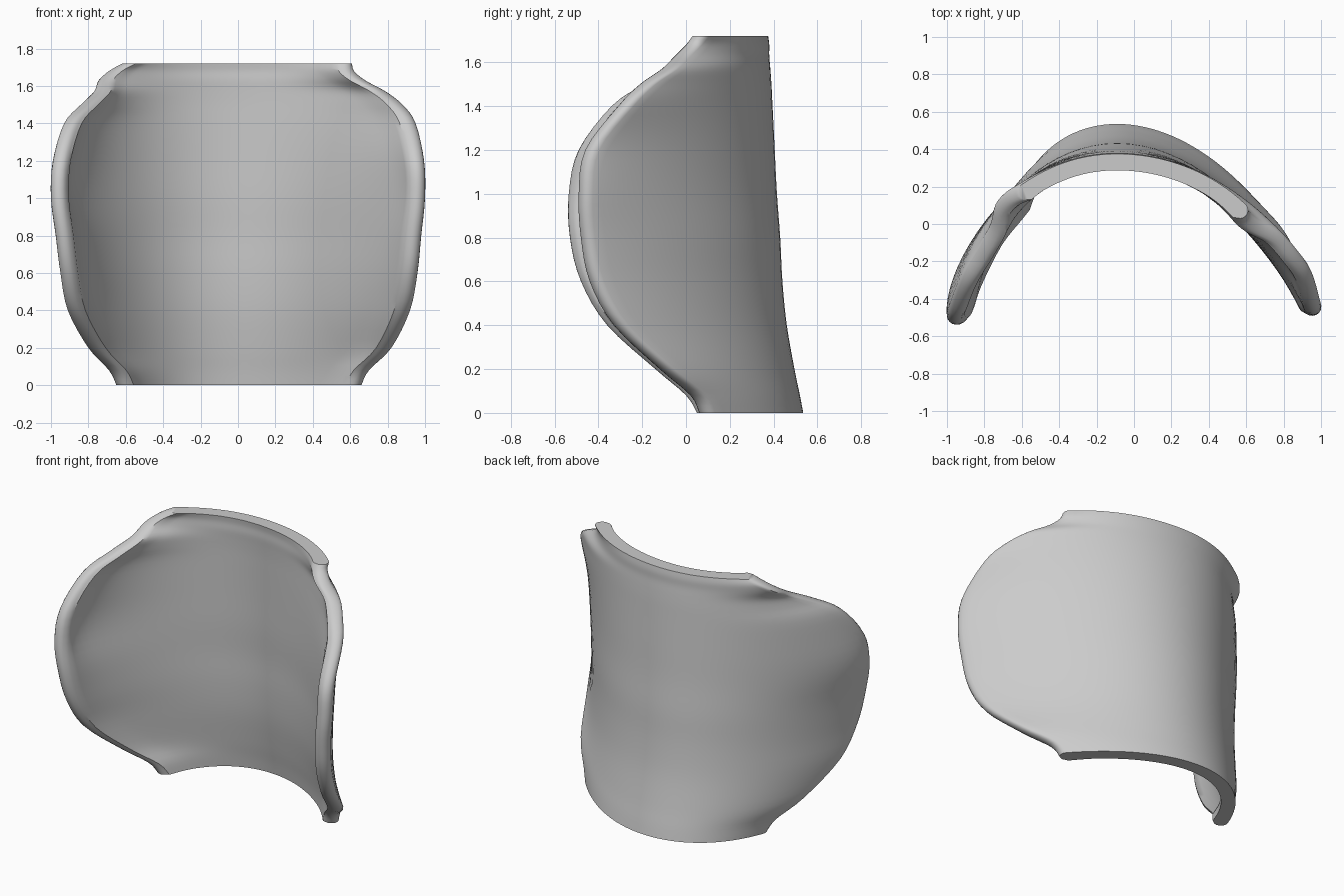
import bpy
import bmesh
import math
from mathutils import Vector

old = bpy.data.objects.get("Cube")
if old:
    bpy.data.objects.remove(old, do_unlink=True)

WALL = 0.044        # half thickness of the panel
LIP = 0.008         # extra half thickness in the rolled rim
REACH = 0.96        # half width of the full arch
SAMPLES = 41        # points across the panel
CAP = 7             # points round each rolled edge
STEPS = 4           # smooth rows between two stations

# Stations: height, right width, left width, right edge y, left edge y, back y
STATIONS = [
    (0.00, 0.65, 0.66, 0.05, 0.06, 0.535),
    (0.08, 0.69, 0.70, 0.00, 0.02, 0.52),
    (0.20, 0.80, 0.82, -0.14, -0.12, 0.495),
    (0.40, 0.91, 0.92, -0.36, -0.33, 0.46),
    (0.60, 0.95, 0.96, -0.48, -0.44, 0.44),
    (0.80, 0.975, 0.98, -0.53, -0.48, 0.43),
    (1.00, 1.00, 1.00, -0.535, -0.49, 0.415),
    (1.20, 0.99, 0.995, -0.49, -0.46, 0.405),
    (1.40, 0.93, 0.95, -0.34, -0.31, 0.395),
    (1.50, 0.84, 0.88, -0.19, -0.21, 0.39),
    (1.57, 0.77, 0.79, -0.06, -0.11, 0.385),
    (1.63, 0.745, 0.68, 0.04, -0.05, 0.38),
    (1.68, 0.69, 0.62, 0.10, 0.00, 0.38),
    (1.72, 0.62, 0.61, 0.13, 0.03, 0.375),
]


def smooth_rows(rows):
    """Catmull-Rom curve through the stations."""
    result = []
    for i in range(len(rows) - 1):
        a, b, c, d = (rows[min(max(i + k, 0), len(rows) - 1)] for k in (-1, 0, 1, 2))
        for step in range(STEPS):
            t = step / STEPS
            result.append([
                q + 0.5 * t * (r - p + t * (2 * p - 5 * q + 4 * r - s + t * (3 * (q - r) + s - p)))
                for p, q, r, s in zip(a, b, c, d)])
    return result + [list(rows[-1])]


def drop(angle):
    """Depth of the full arch, between an ellipse and a parabola."""
    return 0.4 * (1 - math.cos(angle)) + 0.6 * math.sin(angle) ** 2


def arch_point(row, s):
    """Middle of the wall at one height, s running from -1 to 1."""
    z, wide_r, wide_l, edge_r, edge_l, back = row
    wide, edge = (wide_r, edge_r) if s < 0 else (wide_l, edge_l)
    limit = math.asin(min(1, (wide - WALL) / REACH))
    back -= WALL
    depth = 0.99 - 0.12 * z * z
    x = REACH * math.sin(s * limit) - 0.09 * (1 - s * s)
    # The arch is cut at the outline, and its edge bends to the rim
    bend = edge + WALL - (back - depth * drop(limit))
    return Vector((x, back - depth * drop(s * limit) + bend * s ** 4, z))


def wall_loop(row):
    """Closed outline of the wall: back, left roll, inside, right roll."""
    outer, inner, ends = [], [], []
    for i in range(SAMPLES):
        s = 2 * i / (SAMPLES - 1) - 1
        p = arch_point(row, s)
        tangent = arch_point(row, min(s + 0.02, 1)) - arch_point(row, max(s - 0.02, -1))
        tangent.normalize()
        normal = Vector((-tangent.y, tangent.x, 0))
        rim = LIP * max(0, abs(s) * 6 - 5)
        outer.append(p + normal * WALL)
        inner.append(p - normal * (WALL + rim))
        ends.append((p, tangent, normal))

    def roll(end, sign):
        p, tangent, normal = end
        turns = [math.pi * (k + 1) / (CAP + 1) for k in range(CAP)]
        return [p + sign * (normal * math.cos(a) + tangent * math.sin(a)) * WALL for a in turns]

    return outer + roll(ends[-1], 1) + inner[::-1] + roll(ends[0], -1)


# Curved panel with rolled side edges
bm = bmesh.new()
loops = [[bm.verts.new(p) for p in wall_loop(row)] for row in smooth_rows(STATIONS)]
count = len(loops[0])
for low, high in zip(loops, loops[1:]):
    for j in range(count):
        k = (j + 1) % count
        bm.faces.new((low[j], low[k], high[k], high[j]))

# Flat cut faces at the bottom and top
for loop in (loops[0], loops[-1]):
    mate = SAMPLES + CAP + SAMPLES - 1
    for i in range(SAMPLES - 1):
        bm.faces.new((loop[i], loop[i + 1], loop[mate - i - 1], loop[mate - i]))
    bm.faces.new(loop[SAMPLES - 1:SAMPLES + CAP + 1])
    bm.faces.new(loop[mate:] + [loop[0]])
bmesh.ops.recalc_face_normals(bm, faces=bm.faces)

mesh = bpy.data.meshes.new("curved_panel")
bm.to_mesh(mesh)
bm.free()
panel = bpy.data.objects.new("curved_panel", mesh)
bpy.context.scene.collection.objects.link(panel)

# Plain grey finish
grey = bpy.data.materials.new("plain_grey")
grey.use_nodes = True
colour = (0.6, 0.6, 0.6, 1)
grey.diffuse_color = colour
grey.node_tree.nodes["Principled BSDF"].inputs["Base Color"].default_value = colour
mesh.materials.append(grey)

bpy.ops.object.select_all(action="DESELECT")
panel.select_set(True)
bpy.context.view_layer.objects.active = panel
bpy.ops.object.shade_smooth_by_angle(angle=math.radians(40))
